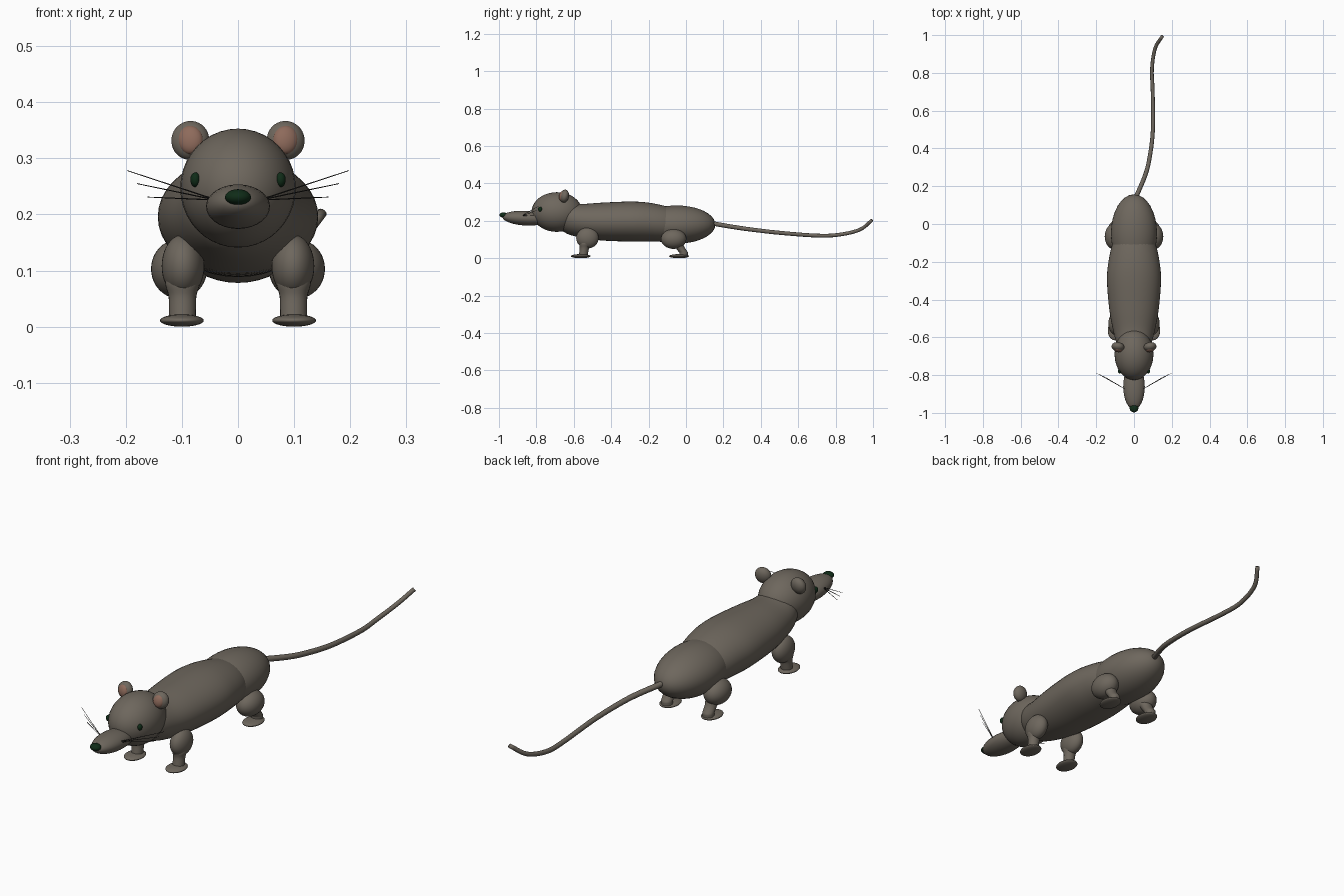
import bpy, bmesh, math
from mathutils import Vector, Matrix, Euler

cube = bpy.data.objects.get("Cube")
if cube:
    bpy.data.objects.remove(cube, do_unlink=True)


def material(name, rgb):
    m = bpy.data.materials.new(name)
    m.use_nodes = True
    m.diffuse_color = (*rgb, 1)
    m.node_tree.nodes["Principled BSDF"].inputs["Base Color"].default_value = (*rgb, 1)
    return m


FUR = material("grey brown fur", (0.155, 0.135, 0.11))
PINK = material("dusky pink", (0.27, 0.145, 0.105))
DARK = material("dark green", (0.005, 0.025, 0.009))
BLACK = material("whisker black", (0.015, 0.014, 0.013))


def finish(name, bm, mat):
    bmesh.ops.recalc_face_normals(bm, faces=bm.faces)
    for f in bm.faces:
        f.smooth = True
    mesh = bpy.data.meshes.new(name)
    bm.to_mesh(mesh)
    bm.free()
    mesh.materials.append(mat)
    obj = bpy.data.objects.new(name, mesh)
    bpy.context.collection.objects.link(obj)
    return obj


def ellipsoid(name, centre, radii, mat=FUR, tilt=(0, 0, 0)):
    bm = bmesh.new()
    place = (Matrix.Translation(centre) @ Euler(tilt).to_matrix().to_4x4()
             @ Matrix.Diagonal((*radii, 1)))
    bmesh.ops.create_uvsphere(bm, u_segments=32, v_segments=20, radius=1, matrix=place)
    return finish(name, bm, mat)


def smooth_path(points, steps=5):
    """Catmull-Rom interpolation through the stations."""
    p = [Vector(q) for q in points]
    p = [2 * p[0] - p[1]] + p + [2 * p[-1] - p[-2]]
    out = []
    for a, b, c, d in zip(p, p[1:], p[2:], p[3:]):
        for i in range(steps):
            t = i / steps
            out.append((2 * b + (c - a) * t + (2 * a - 5 * b + 4 * c - d) * t ** 2
                        + (3 * b - a - 3 * c + d) * t ** 3) / 2)
    return out + [p[-2]]


def skin(name, rings, mat=FUR):
    """Closed surface through rings of points."""
    bm = bmesh.new()
    loops = [[bm.verts.new(v) for v in ring] for ring in rings]
    n = len(loops[0])
    for a, b in zip(loops, loops[1:]):
        for i in range(n):
            bm.faces.new((a[i], a[(i + 1) % n], b[(i + 1) % n], b[i]))
    bm.faces.new(loops[0])
    bm.faces.new(loops[-1])
    return finish(name, bm, mat)


def circle(n):
    return [(math.cos(2 * math.pi * i / n), math.sin(2 * math.pi * i / n)) for i in range(n)]


def tube(name, path, r0, r1, mat=FUR, sides=12):
    rings = []
    for i, p in enumerate(path):
        way = (path[min(i + 1, len(path) - 1)] - path[max(i - 1, 0)]).normalized()
        u = way.cross(Vector((0, 0, 1))).normalized()
        v = u.cross(way)
        r = r0 + (r1 - r0) * i / (len(path) - 1)
        rings.append([p + u * c * r + v * s * r for c, s in circle(sides)])
    return skin(name, rings, mat)


# Torso: stations of y, centre height, half width, half height
torso = smooth_path([Vector(s) for s in (
    (-.69, .225, .05, .05), (-.64, .215, .088, .082), (-.56, .2, .111, .09),
    (-.45, .196, .131, .101), (-.3, .196, .143, .107), (-.2, .193, .135, .104),
    (-.1, .184, .112, .092), (0, .18, .06, .06))])
skin("torso", [[Vector((c * w, y, z + s * h)) for c, s in circle(40)]
               for y, z, w, h in torso])

# Haunch, head and snout
ellipsoid("haunch", (0, -.05, .18), (.122, .207, .102))
ellipsoid("head", (0, -.69, .247), (.103, .136, .106))
ellipsoid("snout", (0, -.86, .214), (.057, .122, .039), tilt=(-.06, 0, 0))
ellipsoid("nose", (0, -.976, .231), (.023, .021, .014), DARK)

# Tail
tube("tail", smooth_path([
    (.005, .13, .188), (.06, .26, .166), (.084, .36, .152), (.1, .5, .136),
    (.099, .7, .121), (.095, .82, .126), (.112, .93, .153), (.15, .994, .203)]), .012, .009)

# Paired parts
for side, s in (("left", 1), ("right", -1)):
    ellipsoid(f"{side}_ear", (s * .085, -.65, .332), (.034, .024, .035), tilt=(-.2, 0, s * .15))
    ellipsoid(f"{side}_inner_ear", (s * .085, -.664, .333), (.023, .014, .026), PINK,
              tilt=(-.2, s * .2, s * .15))
    ellipsoid(f"{side}_eye", (s * .076, -.78, .262), (.009, .011, .013), DARK)
    # Whiskers
    for i, (x, z) in enumerate(((.197, .278), (.18, .255), (.161, .231))):
        start = Vector((s * .045, -.875, .228 - .001 * i))
        end = Vector((s * x, -.79 - .008 * i, z))
        tube(f"{side}_whisker_{i + 1}", [start, end], .0013, .0008, BLACK, 6)
    # Legs: upper mass, tapering shin, flat foot
    for leg, hip, radii, shin_y, foot_y in (
            ("front", (.098, -.527, .108), (.038, .06, .056), -.547, -.563),
            ("hind", (.105, -.066, .103), (.05, .068, .053), -.012, -.037)):
        ellipsoid(f"{side}_{leg}_upper_leg", (s * hip[0], *hip[1:]), radii)
        shin = smooth_path([(.024, .008), (.024, .03), (.025, .055), (.031, .08), (.022, .105)])
        skin(f"{side}_{leg}_shin", [
            [Vector((s * .099 + c * r, shin_y + (z - .03) * .15 * (1 if leg == "front" else -5 * (z > .03))
                     + d * r, z)) for c, d in circle(24)] for r, z in shin])
        ellipsoid(f"{side}_{leg}_foot", (s * .1, foot_y, .011), (.039, .053, .011))
